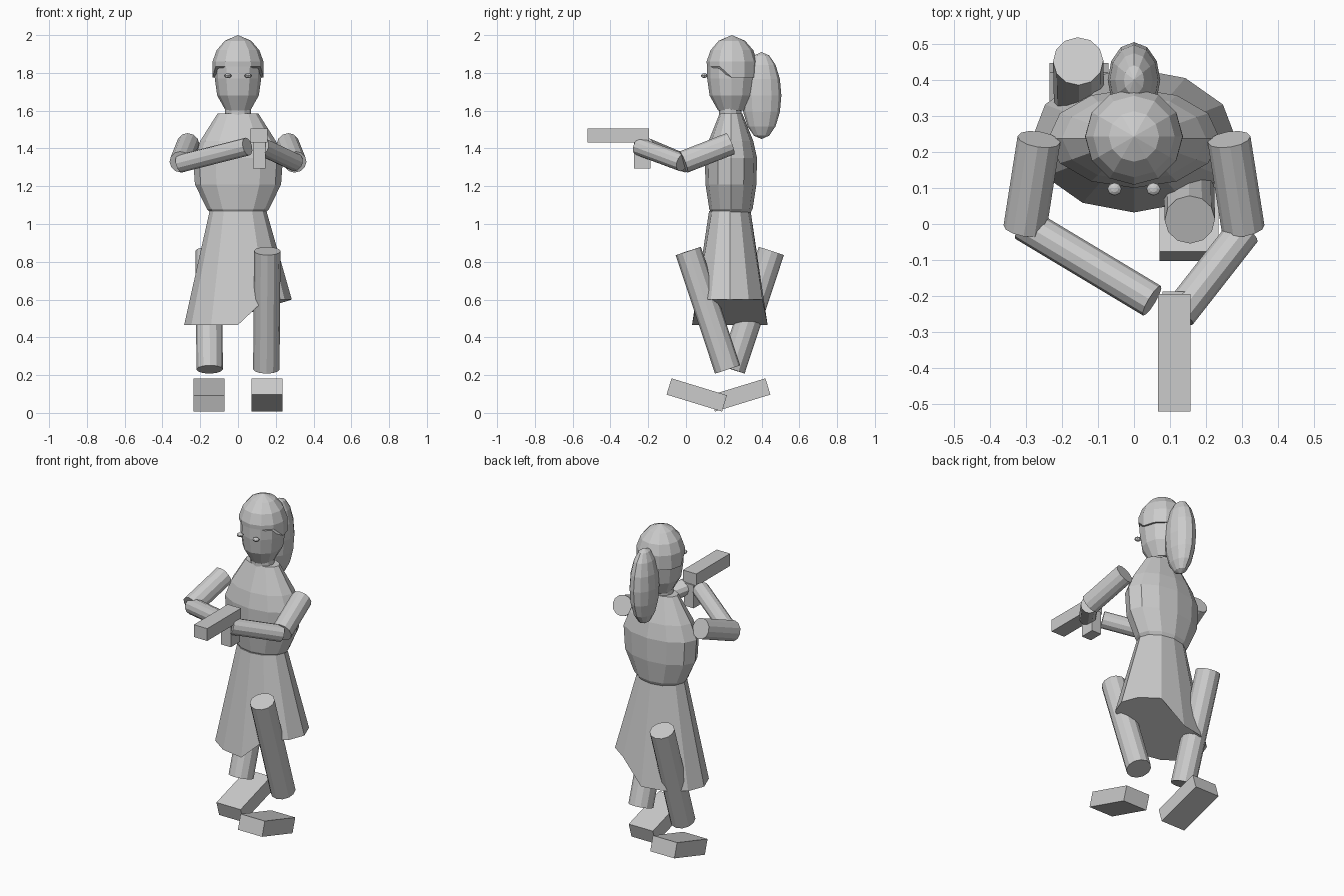
import bpy, bmesh, math
from mathutils import Vector, Matrix

if "Cube" in bpy.data.objects:
    bpy.data.objects.remove(bpy.data.objects["Cube"])

GREY = (0.6, 0.6, 0.6, 1)
mat = bpy.data.materials.new("plain grey")
mat.use_nodes = True
mat.diffuse_color = GREY
mat.node_tree.nodes["Principled BSDF"].inputs["Base Color"].default_value = GREY


def finish(name, bm):
    bmesh.ops.recalc_face_normals(bm, faces=bm.faces)
    mesh = bpy.data.meshes.new(name)
    bm.to_mesh(mesh)
    bm.free()
    mesh.materials.append(mat)
    obj = bpy.data.objects.new(name, mesh)
    bpy.context.collection.objects.link(obj)
    return obj


def loft(name, rings, y, sides=12, hem=None):
    """Stack elliptical rings (z, rx, ry); hem(x, y) may replace the lowest ring's height."""
    bm = bmesh.new()
    loops = []
    for i, (z, rx, ry) in enumerate(rings):
        loop = []
        for k in range(sides):
            a = 2 * math.pi * k / sides
            px, py = rx * math.cos(a), ry * math.sin(a)
            loop.append(bm.verts.new((px, y + py, hem(px, py) if hem and i == 0 else z)))
        loops.append(loop)
    for low, high in zip(loops, loops[1:]):
        for k in range(sides):
            n = (k + 1) % sides
            bm.faces.new((low[k], low[n], high[n], high[k]))
    bm.faces.new(loops[0][::-1])
    bm.faces.new(loops[-1])
    bmesh.ops.remove_doubles(bm, verts=bm.verts, dist=0.0005)
    return finish(name, bm)


def limb(name, start, end, radius):
    """Straight twelve-sided cylinder between two points."""
    a, b = Vector(start), Vector(end)
    bm = bmesh.new()
    turn = (b - a).to_track_quat("Z", "Y").to_matrix().to_4x4()
    bmesh.ops.create_cone(bm, cap_ends=True, segments=12, radius1=radius, radius2=radius,
                          depth=(b - a).length, matrix=Matrix.Translation((a + b) / 2) @ turn)
    return finish(name, bm)


def box(name, centre, size, tilt=0):
    bm = bmesh.new()
    bmesh.ops.create_cube(bm, size=1, matrix=Matrix.Translation(centre)
                          @ Matrix.Rotation(math.radians(tilt), 4, "X") @ Matrix.Diagonal((*size, 1)))
    return finish(name, bm)


def ball(name, centre, radii, u=12, v=8):
    bm = bmesh.new()
    bmesh.ops.create_uvsphere(bm, u_segments=u, v_segments=v, radius=1,
                              matrix=Matrix.Translation(centre) @ Matrix.Diagonal((*radii, 1)))
    return finish(name, bm)


# Head, hair and neck
loft("head", [(1.60, 0.065, 0.07), (1.68, 0.11, 0.115), (1.77, 0.123, 0.128),
              (1.85, 0.125, 0.128), (1.93, 0.09, 0.09)], 0.24)
loft("hair_cap", [(1.78, 0.136, 0.132), (1.86, 0.135, 0.134), (1.92, 0.113, 0.113),
                  (1.97, 0.07, 0.07), (2.0, 0, 0)], 0.243,
     hem=lambda x, y: 1.835 if y < -0.05 else 1.775)
ball("ponytail", (0, 0.40, 1.68), (0.073, 0.105, 0.23))
loft("neck", [(1.55, 0.07, 0.06), (1.65, 0.07, 0.06)], 0.235)
for side, s in (("left", 1), ("right", -1)):
    ball(side + "_eye", (s * 0.054, 0.097, 1.785), (0.02, 0.018, 0.012), 8, 6)

# Torso and uneven skirt
loft("torso", [(1.06, 0.145, 0.105), (1.08, 0.165, 0.115), (1.21, 0.228, 0.135),
               (1.35, 0.238, 0.138), (1.44, 0.2, 0.118), (1.585, 0.108, 0.06)], 0.238)
loft("skirt", [(0.466, 0.285, 0.2), (1.07, 0.15, 0.11)], 0.232,
     hem=lambda x, y: 0.6 if x > 0.01 else 0.466)

# Arms
for side, s in (("left", 1), ("right", -1)):
    limb(side + "_upper_arm", (s * 0.264, 0.235, 1.425), (s * 0.303, -0.013, 1.328), 0.06)
limb("left_forearm", (0.305, -0.02, 1.325), (0.125, -0.25, 1.41), 0.048)
limb("right_forearm", (-0.305, 0.0, 1.32), (0.05, -0.213, 1.41), 0.048)

# Legs and feet, striding in opposite directions
for side, s in (("left", 1), ("right", -1)):
    limb(side + "_leg", (s * 0.155, 0.232 - s * 0.22, 0.857),
         (s * 0.15, 0.232 - s * 0.012, 0.23), 0.07)
    box(side + "_foot", (s * 0.153, 0.172 - s * 0.115, 0.095), (0.163, 0.307, 0.09), -s * 17)

# Held tool
box("tool_barrel", (0.112, -0.358, 1.468), (0.09, 0.326, 0.075))
box("tool_grip", (0.112, -0.232, 1.365), (0.065, 0.088, 0.14))
